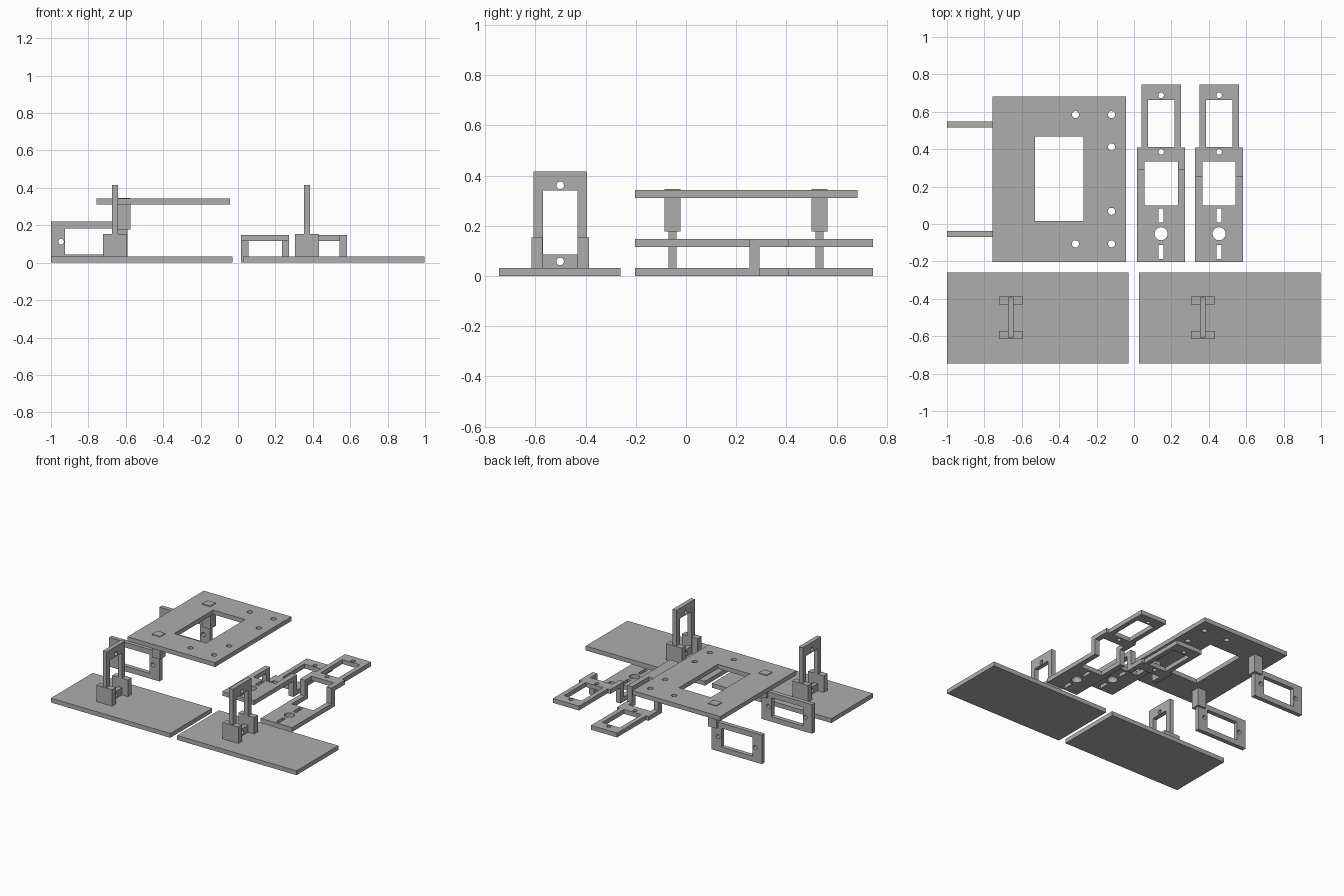
import bpy, bmesh, math
from mathutils import Matrix, Vector

cube = bpy.data.objects.get("Cube")
if cube:
    bpy.data.objects.remove(cube, do_unlink=True)

grey = bpy.data.materials.new("plain_grey")
grey.use_nodes = True
grey.diffuse_color = (0.42, 0.42, 0.42, 1)
grey.node_tree.nodes["Principled BSDF"].inputs["Base Color"].default_value = grey.diffuse_color

T = 0.032  # sheet thickness


def rect(x0, x1, y0, y1):
    return [(x0, y0), (x1, y0), (x1, y1), (x0, y1)]


def circle(x, y, r, sides=24):
    steps = [2 * math.pi * i / sides for i in range(sides)]
    return [(x + r * math.cos(a), y + r * math.sin(a)) for a in steps]


def mirrored(half):
    """Close a right-hand outline by mirroring it across x = 0."""
    return half + [(-x, y) for x, y in reversed(half)]


def sheet(name, outline, holes=(), matrix=Matrix(), thickness=T):
    """Flat cut sheet, centred on its own plane, placed by matrix."""
    curve = bpy.data.curves.new(name, 'CURVE')
    curve.dimensions = '2D'
    curve.fill_mode = 'BOTH'
    curve.extrude = thickness / 2
    for loop in [outline, *holes]:
        spline = curve.splines.new('POLY')
        spline.points.add(len(loop) - 1)
        for point, (x, y) in zip(spline.points, loop):
            point.co = (x, y, 0, 1)
        spline.use_cyclic_u = True
    temp = bpy.data.objects.new(name + "_outline", curve)
    bpy.context.collection.objects.link(temp)
    graph = bpy.context.evaluated_depsgraph_get()
    mesh = bpy.data.meshes.new_from_object(temp.evaluated_get(graph))
    bpy.data.objects.remove(temp, do_unlink=True)
    bm = bmesh.new()
    bm.from_mesh(mesh)
    bmesh.ops.remove_doubles(bm, verts=bm.verts, dist=0.0001)
    bmesh.ops.recalc_face_normals(bm, faces=bm.faces)
    for face in bm.faces:
        face.smooth = False
    bm.to_mesh(mesh)
    bm.free()
    mesh.transform(matrix)
    mesh.materials.clear()
    mesh.materials.append(grey)
    mesh.name = name
    ob = bpy.data.objects.new(name, mesh)
    bpy.context.collection.objects.link(ob)
    return ob


def box(name, x0, x1, y0, y1, z0, z1):
    place = Matrix.Translation((0, 0, (z0 + z1) / 2))
    return sheet(name, rect(x0, x1, y0, y1), (), place, z1 - z0)


def frame(name, matrix):
    """Long window frame; its length runs along local x from the clamped end."""
    holes = [rect(0.085, 0.34, -0.069, 0.069), circle(0.058, 0, 0.015), circle(0.361, 0, 0.015)]
    return sheet(name, rect(0.005, 0.415, -0.107, 0.107), holes, matrix)


def axes(x_axis, y_axis, origin):
    """Placement from two in-plane directions and an origin."""
    x, y = Vector(x_axis), Vector(y_axis)
    m = Matrix((x, y, x.cross(y))).transposed().to_4x4()
    return Matrix.Translation(origin) @ m


# Base plates, each with an upright frame held between two blocks
for side, x in (("right", -0.658), ("left", 0.369)):
    box(f"{side}_base_plate", x - 0.342, x + 0.629, -0.745, -0.26, 0, T)
    for end, y in (("front", -0.593), ("back", -0.409)):
        box(f"{side}_{end}_block", x - 0.064, x + 0.064, y - 0.022, y + 0.022, T - 0.002, 0.153)
    frame(f"{side}_upright_frame", axes((0, 0, 1), (0, 1, 0), (x, -0.501, 0)))

# Raised plate with a window and mounting holes
mounts = [(-0.313, 0.585), (-0.12, 0.585), (-0.12, 0.412),
          (-0.12, 0.068), (-0.12, -0.106), (-0.313, -0.106)]
sheet("raised_plate", rect(-0.756, -0.043, -0.204, 0.682),
      [rect(-0.53, -0.27, 0.016, 0.468)] + [circle(x, y, 0.019) for x, y in mounts],
      Matrix.Translation((0, 0, 0.326)))

# Hanging posts and the side frames they carry
for end, y in (("front", -0.053), ("back", 0.531)):
    box(f"{end}_hanging_post", -0.642, -0.575, y - 0.032, y + 0.032, 0.177, 0.347)
    frame(f"{end}_side_frame", axes((-1, 0, 0), (0, 0, 1), (-0.585, y, 0.113)))

# Stepped brackets: slotted tray and ring at opposite heights, joined by posts
tray = mirrored([(0.128, -0.204), (0.128, 0.293), (0.089, 0.293), (0.089, 0.1)])
tray_holes = [circle(0, -0.052, 0.035), rect(-0.013, 0.013, 0.009, 0.084),
              rect(-0.013, 0.013, -0.188, -0.111)]
ring = mirrored([(0.089, 0.333), (0.089, 0.253), (0.128, 0.253),
                 (0.128, 0.41), (0.106, 0.41), (0.106, 0.745)])
ring_holes = [rect(-0.071, 0.071, 0.413, 0.664), circle(0, 0.688, 0.015), circle(0, 0.386, 0.015)]
LOW, HIGH = T / 2, 0.131
for name, x, tray_z, ring_z in (("inner", 0.145, HIGH, LOW), ("outer", 0.455, LOW, HIGH)):
    sheet(f"{name}_bracket_tray", tray, tray_holes, Matrix.Translation((x, 0, tray_z)))
    sheet(f"{name}_bracket_ring", ring, ring_holes, Matrix.Translation((x, 0, ring_z)))
    for side, s in (("right", -1), ("left", 1)):
        px = x + s * 0.1085
        box(f"{name}_bracket_{side}_post", px - 0.0195, px + 0.0195, 0.253, 0.293, T, 0.115)
